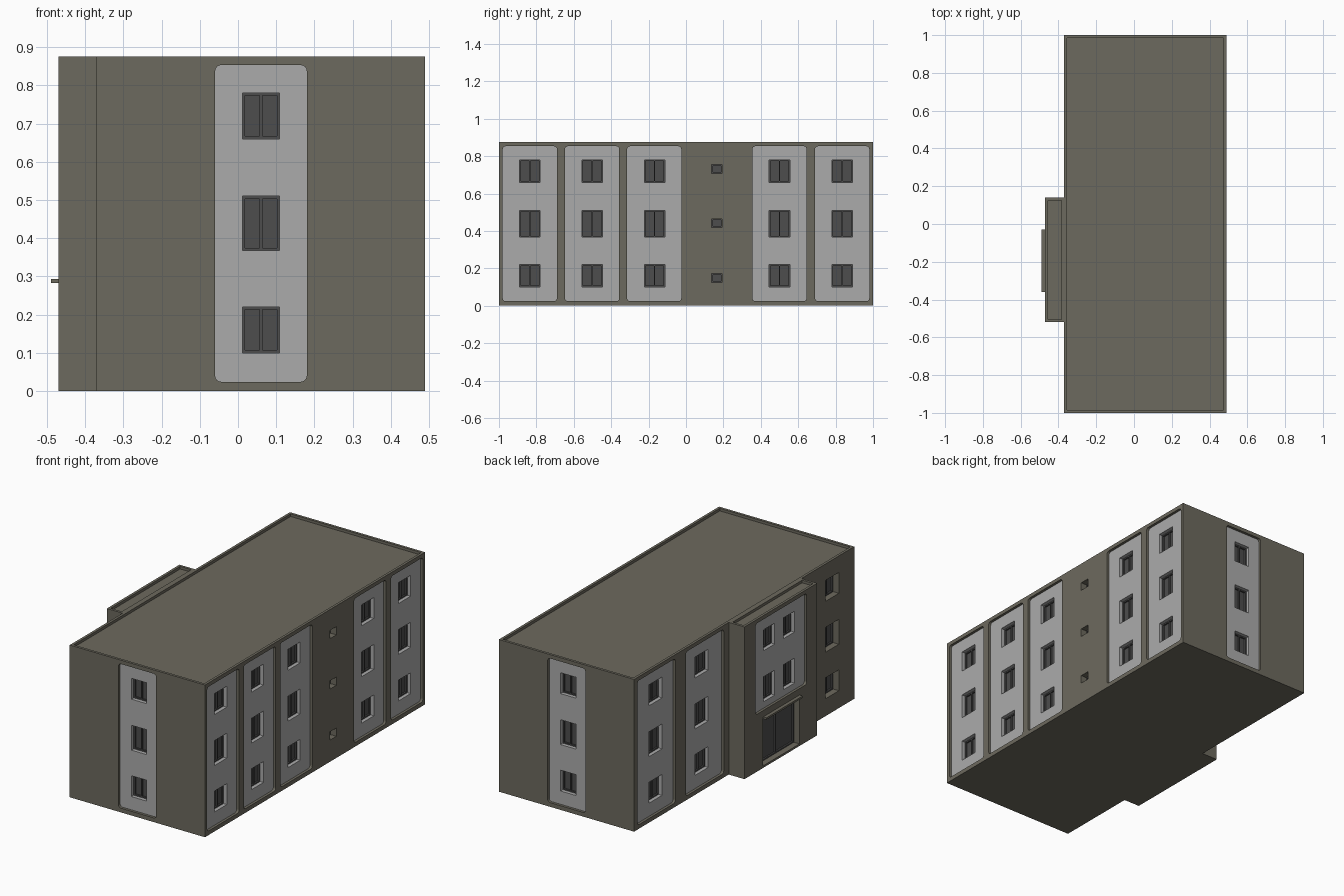
import bpy, bmesh, math
from mathutils import Matrix, Vector

if "Cube" in bpy.data.objects:
    bpy.data.objects.remove(bpy.data.objects["Cube"])


def material(name, r, g, b):
    m = bpy.data.materials.new(name)
    m.diffuse_color = (r, g, b, 1)
    m.use_nodes = True
    m.node_tree.nodes["Principled BSDF"].inputs["Base Color"].default_value = m.diffuse_color
    return m


WALL = material("olive grey wall", 0.152, 0.143, 0.112)
LIGHT = material("light grey panel", 0.41, 0.41, 0.41)
DARK = material("dark grey glazing", 0.074, 0.074, 0.074)

H, T, DEEP = 0.875, 0.015, 0.045     # wall height, skin thickness, depth of window reveals


def add_mesh(name, me, mat):
    me.materials.clear()
    me.materials.append(mat)
    ob = bpy.data.objects.new(name, me)
    bpy.context.collection.objects.link(ob)
    return ob


def box(name, x0, x1, y0, y1, z0, z1, mat):
    bm = bmesh.new()
    size = Matrix.Diagonal((x1 - x0, y1 - y0, z1 - z0, 1))
    mid = Matrix.Translation(((x0 + x1) / 2, (y0 + y1) / 2, (z0 + z1) / 2))
    bmesh.ops.create_cube(bm, size=1, matrix=mid @ size)
    me = bpy.data.meshes.new(name)
    bm.to_mesh(me)
    bm.free()
    return add_mesh(name, me, mat)


def grow(r, d):
    return (r[0] - d, r[1] + d, r[2] - d, r[3] + d)


def loop(r, rad=0.0):
    """Rectangle outline (u0, u1, v0, v1), with optional rounded corners."""
    u0, u1, v0, v1 = r
    if rad == 0:
        return [(u0, v0), (u1, v0), (u1, v1), (u0, v1)]
    pts = []
    for i, (u, v) in enumerate([(u1 - rad, v1 - rad), (u0 + rad, v1 - rad),
                                (u0 + rad, v0 + rad), (u1 - rad, v0 + rad)]):
        for k in range(5):
            a = math.pi / 2 * (i + k / 4)
            pts.append((u + rad * math.cos(a), v + rad * math.sin(a)))
    return pts


def plate(name, frame, loops, d0, d1, mat):
    """Filled outlines with holes, spanning depth d0 to d1 behind the facade plane."""
    cu = bpy.data.curves.new(name, 'CURVE')
    cu.dimensions = '2D'
    cu.fill_mode = 'BOTH'
    cu.extrude = (d1 - d0) / 2
    for pts in loops:
        sp = cu.splines.new('POLY')
        sp.points.add(len(pts) - 1)
        for p, (u, v) in zip(sp.points, pts):
            p.co = (u, v, 0, 1)
        sp.use_cyclic_u = True
    tmp = bpy.data.objects.new(name + "_outline", cu)
    bpy.context.collection.objects.link(tmp)
    dg = bpy.context.evaluated_depsgraph_get()
    me = bpy.data.meshes.new_from_object(tmp.evaluated_get(dg))
    bpy.data.objects.remove(tmp)
    bm = bmesh.new()
    bm.from_mesh(me)
    bmesh.ops.remove_doubles(bm, verts=bm.verts, dist=1e-5)
    bm.transform(frame @ Matrix.Translation((0, 0, -(d0 + d1) / 2)))
    bmesh.ops.recalc_face_normals(bm, faces=bm.faces)
    for f in bm.faces:
        f.smooth = False
    bm.to_mesh(me)
    bm.free()
    return add_mesh(name, me, mat)


def facade(name, origin, normal, span, panels, panel_windows, wall_windows):
    """Wall skin with recessed light panels, window openings and two-leaf glazing."""
    n, z = Vector(normal), Vector((0, 0, 1))
    u = z.cross(n)
    frame = Matrix.Translation(origin) @ Matrix((u, z, n)).transposed().to_4x4()
    outer = loop((span[0], span[1], 0, H))
    plate(name + "_wall", frame,
          [outer] + [loop(p, 0.016) for p in panels] + [loop(w) for w in wall_windows],
          0, T, WALL)
    if panels:
        plate(name + "_panels", frame,
              [loop(grow(p, 0.004)) for p in panels] + [loop(w) for w in panel_windows],
              T, DEEP, LIGHT)
    if wall_windows:
        plate(name + "_reveals", frame,
              [loop(grow(w, 0.008)) for w in wall_windows] + [loop(w) for w in wall_windows],
              T, DEEP, WALL)
    frames, panes = [], []
    for w in panel_windows + wall_windows:
        mid, b = (w[0] + w[1]) / 2, 0.007
        frames.append(loop(w))
        panes.append(loop(grow(w, 0.002)))
        if w[1] - w[0] < 0.08:       # small single window
            frames.append(loop(grow(w, -b)))
        else:                        # two leaves
            frames.append(loop((w[0] + b, mid - b / 2, w[2] + b, w[3] - b)))
            frames.append(loop((mid + b / 2, w[1] - b, w[2] + b, w[3] - b)))
    plate(name + "_window_frames", frame, frames, DEEP - 0.009, DEEP, DARK)
    plate(name + "_window_panes", frame, panes, DEEP, DEEP + 0.006, DARK)


FLOORS = [(0.10, 0.22), (0.367, 0.51), (0.66, 0.78)]


def column(c, w, floors=FLOORS):
    return [(c - w / 2, c + w / 2, a, b) for a, b in floors]


def panel(a, b, z0=0.024):
    return (a, b, z0, 0.853)


# End walls, one panel each (the back one runs along -x)
facade("front", (0, -1, 0), (0, -1, 0), (-0.37, 0.49),
       [panel(-0.06, 0.18)], column(0.06, 0.097), [])
facade("back", (0, 1, 0), (0, 1, 0), (-0.49, 0.37),
       [panel(-0.18, 0.06)], column(-0.06, 0.097), [])

# Right wall, five panels and a column of small stair windows
edges = [(-0.98, -0.69), (-0.647, -0.357), (-0.315, -0.025), (0.355, 0.645), (0.69, 0.98)]
facade("right", (0.49, 0, 0), (1, 0, 0), (-0.985, 0.985),
       [panel(a, b) for a, b in edges],
       [w for c in (-0.835, -0.502, -0.168, 0.5, 0.835) for w in column(c, 0.11)],
       column(0.165, 0.056, [(0.125, 0.172), (0.418, 0.465), (0.708, 0.755)]))

# Left wall (runs along -y), two panels and a plain window column
facade("left", (-0.37, 0, 0), (-1, 0, 0), (-0.985, 0.985),
       [panel(-0.97, -0.625), panel(-0.53, -0.185)],
       column(-0.785, 0.12) + column(-0.365, 0.12), column(0.80, 0.12))

# Entrance block front: panel with four windows, double door below
facade("entrance", (-0.47, 0, 0), (-1, 0, 0), (-0.14, 0.52),
       [panel(-0.04, 0.425, 0.33)],
       column(0.105, 0.1, FLOORS[1:]) + column(0.285, 0.1, FLOORS[1:]),
       [(0.03, 0.36, 0.012, 0.28)])
for side, y in (("back", 0.125), ("front", -0.52)):
    box("entrance_side_" + side, -0.455, -0.37, y, y + T, 0, H, WALL)
box("entrance_rear_parapet", -0.385, -0.37, -0.505, 0.125, 0.8, H, WALL)
box("entrance_canopy", -0.49, -0.46, -0.36, -0.03, 0.282, 0.293, WALL)

# Roofs sunk behind the parapet, and ground slabs
for part, x0, x1, y0, y1 in (("main", -0.355, 0.475, -0.985, 0.985),
                             ("entrance", -0.455, -0.37, -0.505, 0.125)):
    box(part + "_roof", x0, x1, y0, y1, 0.857, 0.860, WALL)
    box(part + "_ground_slab", x0, x1, y0, y1, 0, 0.01, WALL)
